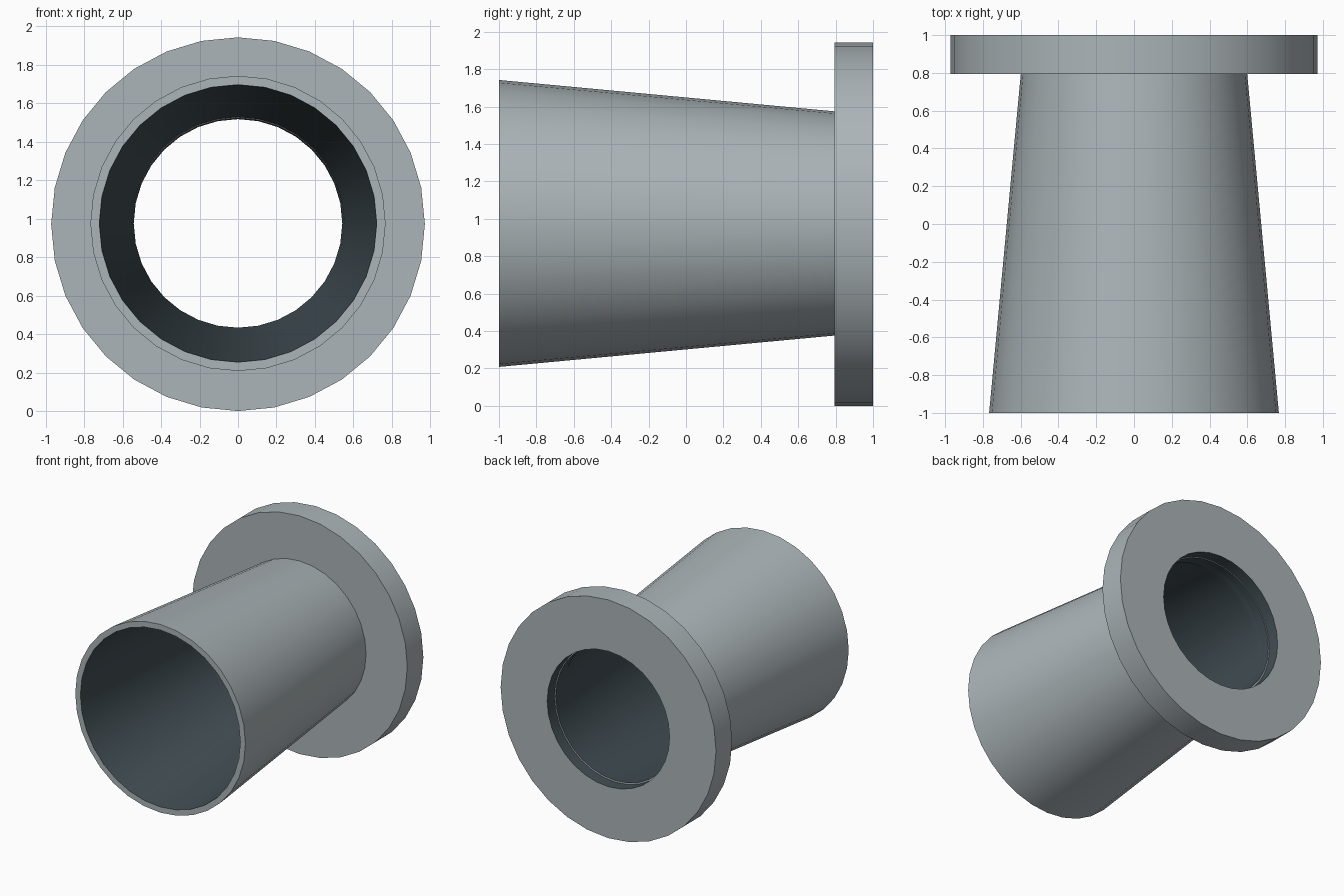
import bpy, bmesh, math

if "Cube" in bpy.data.objects:
    bpy.data.objects.remove(bpy.data.objects["Cube"])

SIDES = 32


def material(name, rgb):
    mat = bpy.data.materials.new(name)
    mat.diffuse_color = (*rgb, 1.0)
    mat.use_nodes = True
    mat.node_tree.nodes["Principled BSDF"].inputs["Base Color"].default_value = mat.diffuse_color
    return mat


STEEL = material("steel_grey", (0.41, 0.46, 0.48))
DARK = material("dark_inside", (0.055, 0.078, 0.09))


def ring_solid(name, profile, centre_z, dark_side):
    """Revolve a closed (radius, y) profile around the y axis; one side is dark."""
    bm = bmesh.new()
    loops = []
    for i in range(SIDES):
        a = 2 * math.pi * i / SIDES
        loops.append([bm.verts.new((r * math.cos(a), y, centre_z + r * math.sin(a)))
                      for r, y in profile])
    n = len(profile)
    for i in range(SIDES):
        p, q = loops[i], loops[(i + 1) % SIDES]
        for j in range(n):
            k = (j + 1) % n
            face = bm.faces.new((p[j], p[k], q[k], q[j]))
            face.material_index = int(j == dark_side)
    bmesh.ops.recalc_face_normals(bm, faces=bm.faces)
    mesh = bpy.data.meshes.new(name)
    bm.to_mesh(mesh)
    bm.free()
    mesh.materials.append(STEEL)
    mesh.materials.append(DARK)
    obj = bpy.data.objects.new(name, mesh)
    bpy.context.collection.objects.link(obj)
    bpy.ops.object.select_all(action='DESELECT')
    obj.select_set(True)
    bpy.context.view_layer.objects.active = obj
    bpy.ops.object.shade_smooth_by_angle(angle=math.radians(30))
    return obj


# Tapered thin-walled tube, its narrow end seated inside the flange, dark inside
ring_solid("tapered_tube",
           [(0.767, -1.0), (0.589, 0.905), (0.542, 0.905), (0.721, -1.0)], 0.975, 2)

# Flat flange with a dark bore slightly wider than the tube mouth
ring_solid("flange",
           [(0.971, 0.793), (0.971, 1.0), (0.552, 1.0), (0.552, 0.793)], 0.971, 2)
